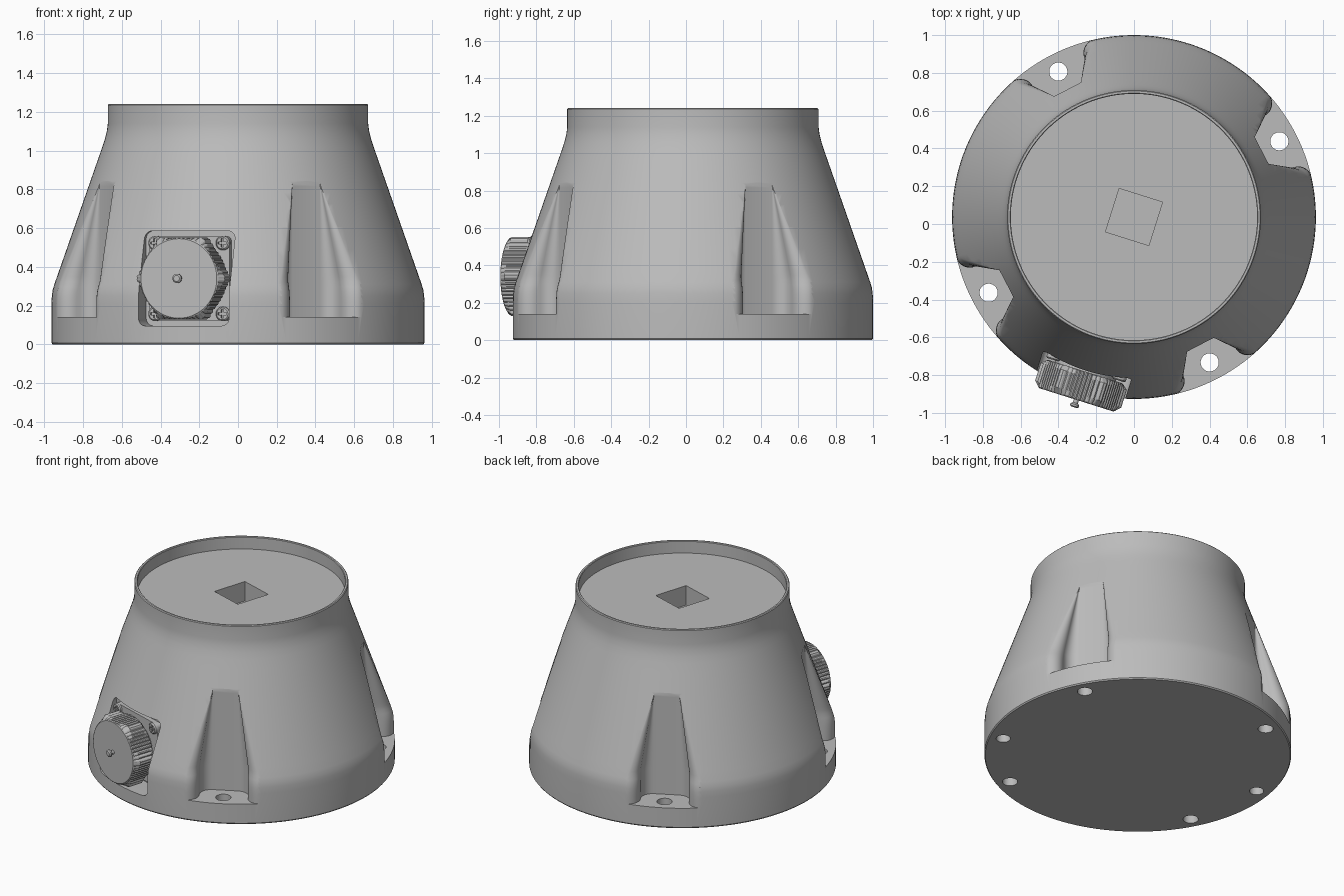
import bpy, bmesh, math
from math import sin, cos, pi, radians, sqrt
from mathutils import Matrix, Vector

if "Cube" in bpy.data.objects:
    bpy.data.objects.remove(bpy.data.objects["Cube"])

grey = bpy.data.materials.new("plain grey")
grey.use_nodes = True
grey.diffuse_color = (0.5, 0.5, 0.5, 1)
grey.node_tree.nodes["Principled BSDF"].inputs["Base Color"].default_value = (0.5, 0.5, 0.5, 1)

CENTRE = Matrix.Translation((0, 0.037, 0))
TILT = radians(17.5)


def loft(name, sections, matrix):
    """Skin closed sections of equal length and cap both ends."""
    bm = bmesh.new()
    rings = [[bm.verts.new(p) for p in s] for s in sections]
    n = len(rings[0])
    for a, b in zip(rings, rings[1:]):
        for i in range(n):
            j = (i + 1) % n
            bm.faces.new((a[i], a[j], b[j], b[i]))
    bm.faces.new(rings[0])
    bm.faces.new(rings[-1])
    bmesh.ops.recalc_face_normals(bm, faces=bm.faces)
    mesh = bpy.data.meshes.new(name)
    bm.to_mesh(mesh)
    bm.free()
    mesh.materials.append(grey)
    ob = bpy.data.objects.new(name, mesh)
    ob.matrix_world = matrix
    bpy.context.collection.objects.link(ob)
    return ob


def turned(name, profile, matrix, segments=32):
    """Solid of revolution from (radius, height) points."""
    return loft(name, [[(r * cos(2 * pi * i / segments), r * sin(2 * pi * i / segments), z)
                        for i in range(segments)] for r, z in profile], matrix)


def rounded_block(name, half, corner, low, high, matrix):
    outline = []
    for k in range(4):
        for s in range(7):
            a = (k + s / 6) * pi / 2
            sx, sy = (1, -1, -1, 1)[k], (1, 1, -1, -1)[k]
            outline.append((sx * (half - corner) + corner * cos(a),
                            sy * (half - corner) + corner * sin(a)))
    return loft(name, [[(x, y, z) for x, y in outline] for z in (low, high)], matrix)


def cut(target, cutters):
    bpy.context.view_layer.objects.active = target
    for c in cutters:
        mod = target.modifiers.new("cut", "BOOLEAN")
        mod.operation, mod.solver, mod.object = "DIFFERENCE", "EXACT", c
        bpy.ops.object.modifier_apply(modifier=mod.name)
        bpy.data.objects.remove(c)


# Body: flared housing with a sunken top
wall = [(0.963, 0.008), (0.963, 0.21), (0.961, 0.25), (0.957, 0.28), (0.948, 0.31)]
wall += [(0.948 - 0.248 * i / 12, 0.31 + 0.71 * i / 12) for i in range(1, 13)]
wall += [(0.687, 1.06), (0.677, 1.1), (0.672, 1.14), (0.672, 1.235)]
rim = [(0.667, 1.24), (0.656, 1.24), (0.652, 1.236), (0.652, 1.155)]
body = turned("housing", [(0.957, 0)] + wall + rim, CENTRE, 144)


def wall_radius(z):
    for (r0, z0), (r1, z1) in zip(wall, wall[1:]):
        if z <= z1:
            return r0 + (r1 - r0) * (z - z0) / (z1 - z0)


# Mounting pocket cutter: flat back, rounded corners, edges flaring into the wall
def pocket_section(z, back=0.762, flat=0.08, steps=7):
    radius, c = wall_radius(z), 0.075
    for _ in range(30):
        face = sqrt(radius ** 2 - (flat + 2 * c) ** 2)
        c = (c + min(0.075, max(0.001, (face - back) / 2))) / 2
    face = max(face, back + 2 * c + 0.001)
    arcs = [i / steps * pi / 2 for i in range(steps + 1)]
    side = [(flat + c * sin(a), back + c - c * cos(a)) for a in arcs]
    side += [(flat + 2 * c - c * cos(a), face - c + c * sin(a)) for a in arcs]
    side += [(flat + 2 * c + 0.03, face + 0.02), (flat + 2 * c + 0.03, 1.2)]
    return [(d, t, z) for t, d in side] + [(d, -t, z) for t, d in reversed(side)]


cutters = []
levels = [0.14 + 0.78 * i / 30 for i in range(31)]
for k in range(4):
    turn = CENTRE @ Matrix.Rotation(radians(27.5) + k * pi / 2, 4, "Z")
    cutters.append(loft("pocket_cutter", [pocket_section(z) for z in levels], turn))
    bolt = turn @ Matrix.Translation((0.868, 0, 0))
    cutters.append(turned("bolt_cutter", [(0.048, -0.1), (0.048, 0.2)], bolt))

# Blind locating holes underneath
for angle in (-26, 171):
    place = CENTRE @ Matrix.Rotation(radians(angle), 4, "Z") @ Matrix.Translation((0.87, 0, 0))
    cutters.append(turned("dowel_cutter", [(0.045, -0.1), (0.045, 0.1)], place))

# Square socket in the top
square = CENTRE @ Matrix.Rotation(-TILT + pi / 4, 4, "Z")
cutters.append(turned("socket_cutter", [(0.17, 1.02), (0.17, 1.3)], square, 4))

# Connector frame: x sideways, y up, z outward from the housing
across = Vector((cos(TILT), -sin(TILT), 0))
outward = Vector((-sin(TILT), -cos(TILT), 0))
PORT = CENTRE @ Matrix.Translation((0, 0, 0.34)) @ Matrix(
    (across, Vector((0, 0, 1)), outward)).transposed().to_4x4()
cutters.append(rounded_block("recess_cutter", 0.245, 0.04, 0.8, 1.2, PORT))
cut(body, cutters)

# Connector flange and neck
flange = rounded_block("connector_flange", 0.217, 0.025, 0.795, 0.832, PORT)
neck = turned("connector_neck", [(0.17, 0.82), (0.17, 0.88)], PORT, 48)


# Hexagonal cap: knurled flats, chamfered corners
def cap_section(limit, depth, knurl, count=180):
    ring = []
    for i in range(count):
        a = 2 * pi * i / count
        hexagon = 0.211 / cos((a % (pi / 3)) - pi / 6)
        groove = knurl if i % 3 == 0 else 0
        r = min(hexagon - groove, limit)
        ring.append((r * cos(a), r * sin(a), depth))
    return ring


cap = loft("connector_cap", [cap_section(*s) for s in (
    (0.205, 0.858, 0), (0.212, 0.862, 0.007), (0.242, 0.885, 0.007),
    (0.242, 0.982, 0.007), (0.212, 1.01, 0.007), (0.205, 1.015, 0))], PORT)
pin = turned("cap_pin", [(0.013, 1.01), (0.014, 1.032), (0.024, 1.04),
                         (0.024, 1.05), (0.016, 1.056)], PORT, 24)

# Flange screws with a cross slot
screw = turned("flange_screw", [(0.037, 0.825), (0.037, 0.843), (0.03, 0.85)], PORT)
slots = []
for w, h in ((0.022, 0.006), (0.006, 0.022)):
    slots.append(loft("slot_cutter", [[(w, h, z), (-w, h, z), (-w, -h, z), (w, -h, z)]
                                      for z in (0.838, 0.9)], PORT))
cut(screw, slots)
screws = []
for x in (-1, 1):
    for y in (-1, 1):
        ob = screw if (x, y) == (-1, -1) else screw.copy()
        if ob is not screw:
            bpy.context.collection.objects.link(ob)
        ob.matrix_world = PORT @ Matrix.Translation((0.183 * x, 0.183 * y, 0))
        screws.append(ob)

# Smooth shading with sharp edges kept
bpy.ops.object.select_all(action="DESELECT")
for ob in (body, flange, neck, pin, screw):
    ob.select_set(True)
bpy.context.view_layer.objects.active = body
bpy.ops.object.shade_smooth_by_angle(angle=radians(28))
